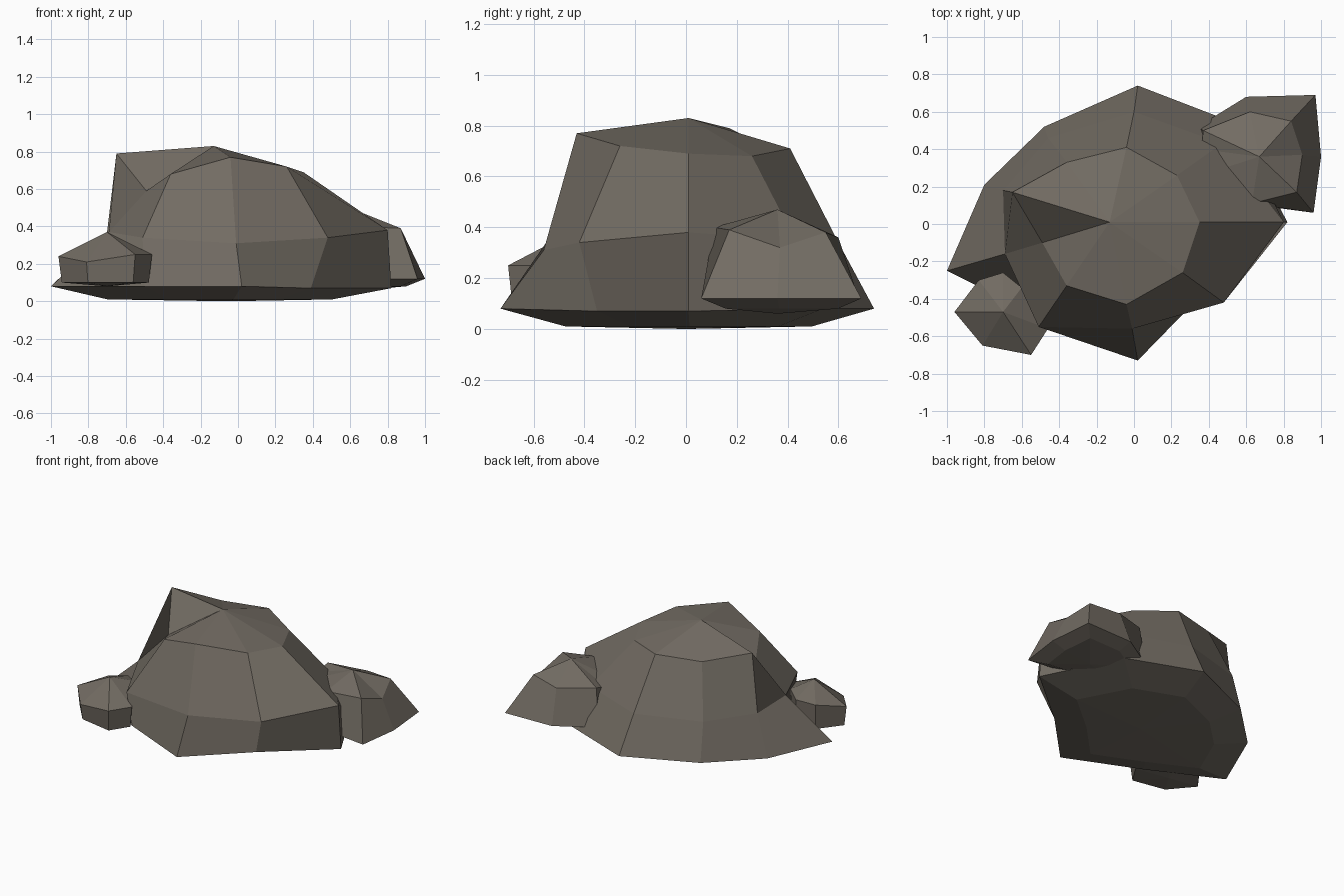
import bpy
import bmesh
from mathutils import Vector

default_cube = bpy.data.objects.get("Cube")
if default_cube:
    bpy.data.objects.remove(default_cube, do_unlink=True)


def make_material(name, colour):
    material = bpy.data.materials.new(name)
    material.use_nodes = True
    material.diffuse_color = colour
    shader = material.node_tree.nodes["Principled BSDF"]
    shader.inputs["Base Color"].default_value = colour
    shader.inputs["Roughness"].default_value = 0.9
    return material


stone = make_material("warm grey stone", (0.17, 0.15, 0.125, 1))


def shrink_ring(ring, factor, height):
    """Flat copy of a ring, pulled in towards its own middle."""
    middle = sum((Vector(p) for p in ring), Vector()) / len(ring)
    result = [middle.lerp(Vector(p), factor) for p in ring]
    for point in result:
        point.z = height
    return result


def make_boulder(name, peak, rings, underside):
    """Faceted rock: a fan to the peak, bands of quads, a fan underneath."""
    bm = bmesh.new()
    loops = [[bm.verts.new(p) for p in ring] for ring in rings]
    top, bottom = bm.verts.new(peak), bm.verts.new(underside)
    count = len(loops[0])
    for i in range(count):
        j = (i + 1) % count
        bm.faces.new((top, loops[0][i], loops[0][j]))
        for upper, lower in zip(loops, loops[1:]):
            bm.faces.new((upper[i], lower[i], lower[j], upper[j]))
        bm.faces.new((bottom, loops[-1][j], loops[-1][i]))
    bmesh.ops.recalc_face_normals(bm, faces=bm.faces)
    mesh = bpy.data.meshes.new(name)
    bm.to_mesh(mesh)
    bm.free()
    mesh.materials.append(stone)
    boulder = bpy.data.objects.new(name, mesh)
    bpy.context.scene.collection.objects.link(boulder)
    return boulder


# Main boulder: shoulder, waist and foot rings, anticlockwise from +x
shoulder = [(.35, .01, .69), (.23, .26, .68), (-.04, .41, .71),
            (-.36, .33, .71), (-.65, .17, .79), (-.49, -.1, .59),
            (-.36, -.33, .68), (-.04, -.43, .77), (.26, -.26, .72)]
waist = [(.8, .01, .38), (.47, .43, .35), (0, .6, .34),
         (-.46, .46, .35), (-.7, .18, .37), (-.69, -.16, .37),
         (-.51, -.55, .34), (-.01, -.56, .31), (.48, -.42, .34)]
foot = [(.82, .01, .07), (.54, .54, .08), (.02, .74, .08),
        (-.48, .52, .08), (-.8, .21, .08), (-1, -.25, .08),
        (-.5, -.5, .08), (.02, -.73, .08), (.39, -.35, .07)]
make_boulder("main_boulder", (-.13, .01, .83),
             [shoulder, waist, foot, shrink_ring(foot, .66, .01)],
             (-.05, 0, 0))

# Medium boulder at the back on the +x side
medium_top = [(.9, .37, .32), (.84, .55, .38), (.62, .6, .36),
              (.37, .5, .39), (.36, .4, .36), (.39, .27, .36),
              (.63, .11, .4), (.87, .17, .39)]
medium_foot = [(1, .36, .12), (.97, .69, .12), (.6, .68, .12),
               (.34, .52, .12), (.36, .4, .12), (.42, .25, .12),
               (.66, .1, .12), (.96, .06, .12)]
make_boulder("medium_boulder", (.67, .36, .47),
             [medium_top, medium_foot, shrink_ring(medium_foot, .7, .08)],
             (.68, .36, .06))

# Small boulder at the front on the -x side
small_top = [(-.46, -.56, .25), (-.6, -.34, .32), (-.7, -.26, .3),
             (-.83, -.3, .28), (-.96, -.47, .24), (-.81, -.65, .21),
             (-.55, -.7, .25)]
small_foot = shrink_ring(small_top, .93, .1)
make_boulder("small_boulder", (-.7, -.47, .37),
             [small_top, small_foot], (-.7, -.48, .08))
